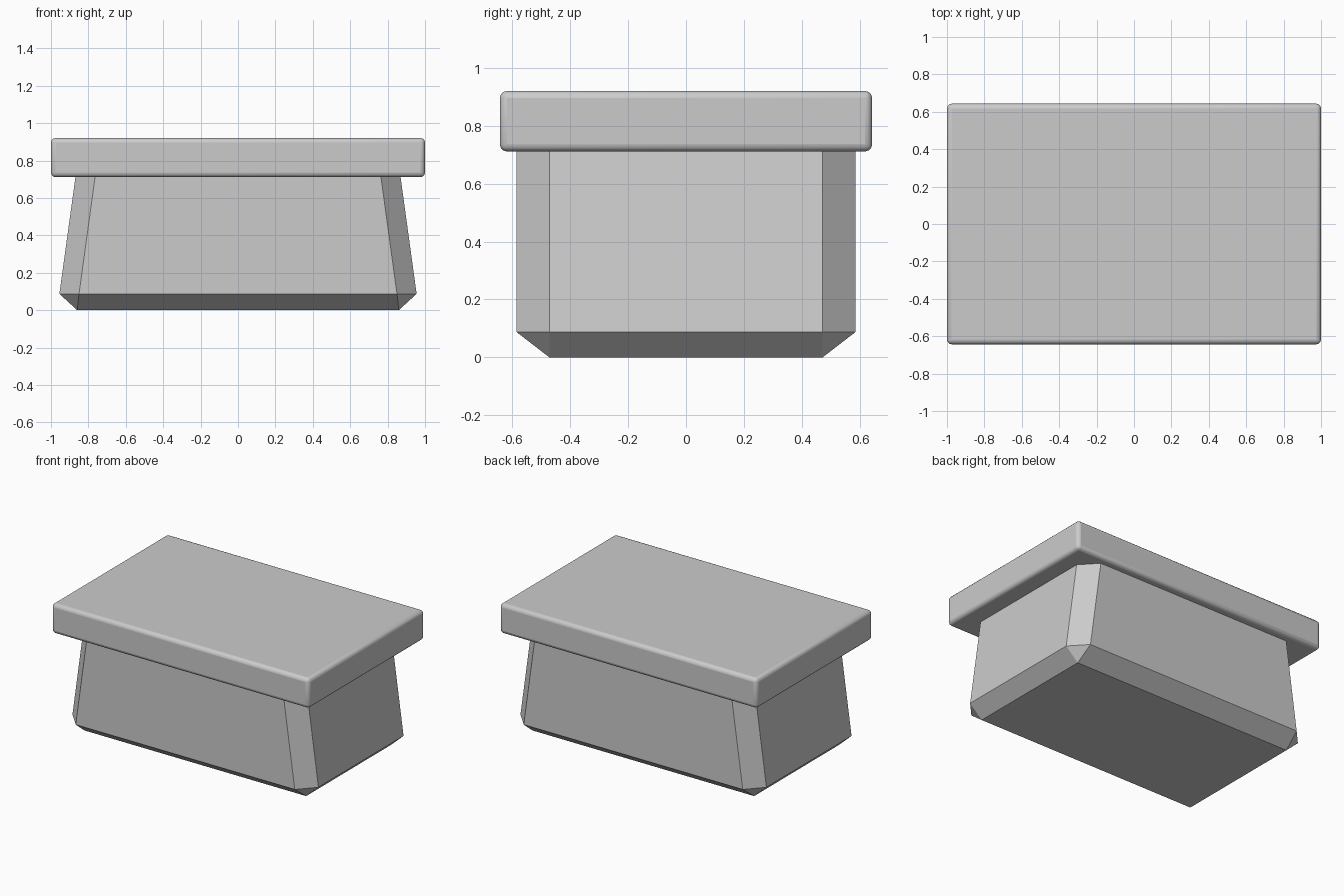
import bpy, bmesh

if "Cube" in bpy.data.objects:
    bpy.data.objects.remove(bpy.data.objects["Cube"])


def make_object(name, bm):
    bmesh.ops.recalc_face_normals(bm, faces=bm.faces)
    mesh = bpy.data.meshes.new(name)
    bm.to_mesh(mesh)
    bm.free()
    obj = bpy.data.objects.new(name, mesh)
    bpy.context.collection.objects.link(obj)
    return obj


def octagon(bm, x, y, cx, cy, z):
    # Rectangle ring with cut corners; cx, cy are the flat half lengths
    pts = [(x, -cy), (x, cy), (cx, y), (-cx, y),
           (-x, cy), (-x, -cy), (-cx, -y), (cx, -y)]
    return [bm.verts.new((px, py, z)) for px, py in pts]


# Tapered body with chamfered corners and chamfered bottom edge
bm = bmesh.new()
low = octagon(bm, 0.955, 0.585, 0.85, 0.472, 0.087)
high = octagon(bm, 0.868, 0.585, 0.763, 0.472, 0.72)
base = [bm.verts.new((x, y, 0)) for x, y in
        ((0.86, -0.472), (0.86, 0.472), (-0.86, 0.472), (-0.86, -0.472))]
for i in range(8):
    j = (i + 1) % 8
    bm.faces.new((low[i], low[j], high[j], high[i]))
for k in range(4):
    n = (k + 1) % 4
    a, b, c = low[2 * k], low[2 * k + 1], low[(2 * k + 2) % 8]
    bm.faces.new((base[k], base[n], b, a))
    bm.faces.new((base[n], c, b))
bm.faces.new(base)
bm.faces.new(high)
make_object("body", bm)

# Flat lid with softly rounded edges
bm = bmesh.new()
bmesh.ops.create_cube(bm, size=1)
for v in bm.verts:
    v.co = (v.co.x * 2.0, v.co.y * 1.286, v.co.z * 0.209 + 0.8155)
lid = make_object("lid", bm)
bevel = lid.modifiers.new("rounded_edges", 'BEVEL')
bevel.width = 0.025
bevel.segments = 3
bpy.context.view_layer.objects.active = lid
lid.select_set(True)
bpy.ops.object.shade_smooth_by_angle()
